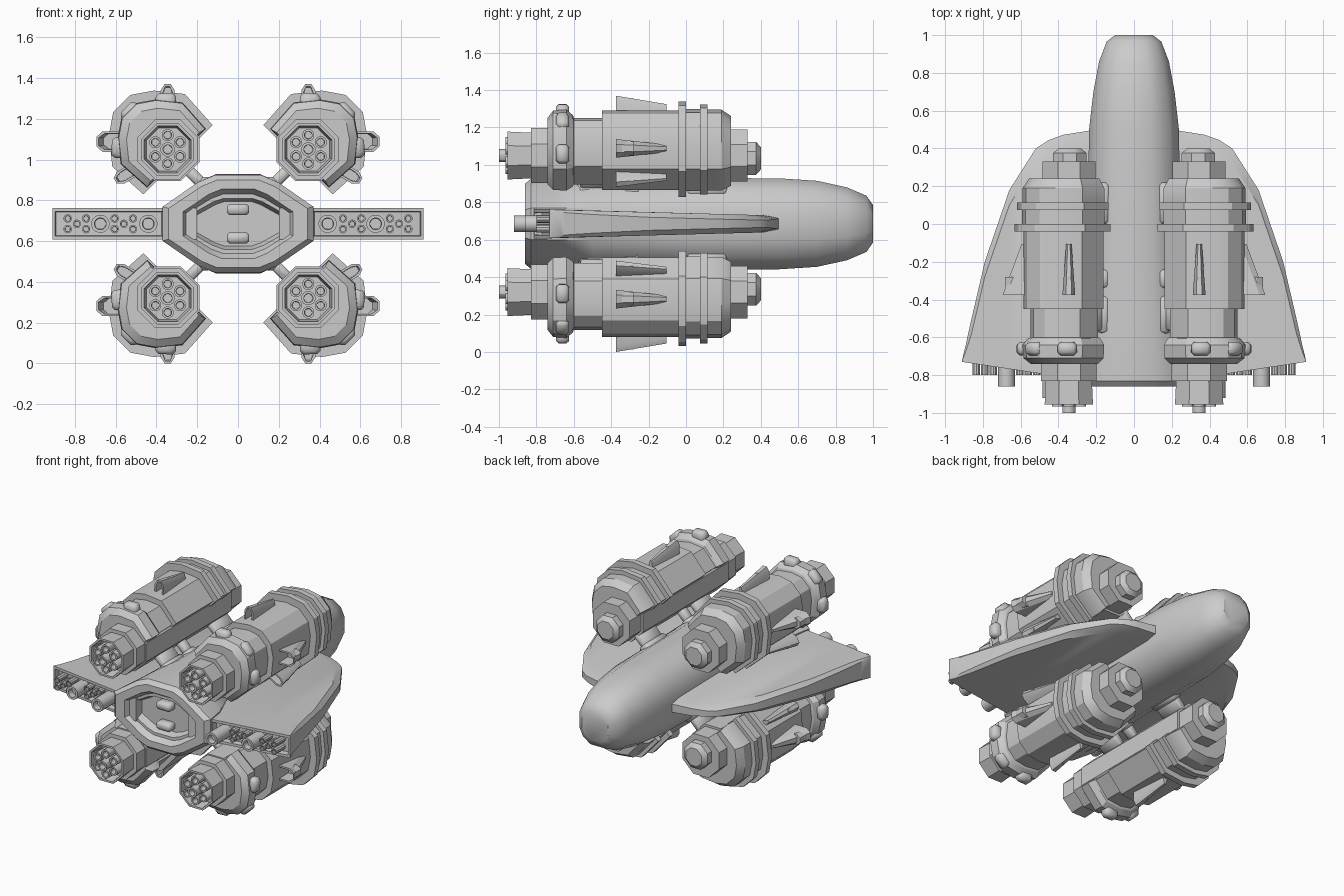
import bpy, bmesh
from math import sin, cos, pi, radians, sqrt

if "Cube" in bpy.data.objects:
    bpy.data.objects.remove(bpy.data.objects["Cube"])

ZC = 0.685            # height of the horizontal symmetry plane
CX, CZ = 0.345, 0.365  # engine axis, relative to the symmetry plane


def loft(name, rings, mirror_x=False, mirror_z=False, smooth=30):
    """Skin a list of equal-length point rings, cap both ends, mirror."""
    bm = bmesh.new()
    loops = [[bm.verts.new(p) for p in r] for r in rings]
    n = len(loops[0])
    for a, b in zip(loops, loops[1:]):
        for i in range(n):
            j = (i + 1) % n
            bm.faces.new((a[i], a[j], b[j], b[i]))
    bm.faces.new(loops[0])
    bm.faces.new(loops[-1])
    bmesh.ops.recalc_face_normals(bm, faces=bm.faces)
    me = bpy.data.meshes.new(name)
    bm.to_mesh(me)
    bm.free()
    me.shade_smooth()
    me.set_sharp_from_angle(angle=radians(smooth))
    ob = bpy.data.objects.new(name, me)
    bpy.context.collection.objects.link(ob)
    ob.location.z = ZC
    if mirror_x or mirror_z:
        m = ob.modifiers.new("Mirror", 'MIRROR')
        m.use_axis = (mirror_x, False, mirror_z)
        m.use_mirror_merge = False
    return ob


def lathe(name, cx, cz, stations, n, **kw):
    """Regular n-sided solid along y; stations are (y, apothem)."""
    k = 1 / cos(pi / n)
    loft(name, [[(cx + r * k * cos(2 * pi * (i + .5) / n), y,
                  cz + r * k * sin(2 * pi * (i + .5) / n)) for i in range(n)]
                for y, r in stations], **kw)


def tube(name, cx, cz, r, y0, y1, n=12, **kw):
    lathe(name, cx, cz, [(y0, r), (y1, r), (y1, r * .65), (y1 + .04, r * .6)], n, **kw)


def pod(name, y0, y1, ang, dist, hw, hr, cx=CX, cz=CZ, **kw):
    """Rounded block placed at a polar position around an axis."""
    d, c = radians(ang), min(hw, hr, (y1 - y0) / 2) * .45
    ux, uz = cos(d), sin(d)

    def ring(y, s):
        w, r = hw - s, hr - s
        pts = [(w, r - c), (w - c, r), (c - w, r), (-w, r - c),
               (-w, c - r), (c - w, -r), (w - c, -r), (w, c - r)]
        return [(cx + ux * (dist + b) - uz * a, y, cz + uz * (dist + b) + ux * a) for a, b in pts]
    loft(name, [ring(y0, c * .9), ring(y0 + c, 0), ring(y1 - c, 0), ring(y1, c * .9)], smooth=50, **kw)


# Hull: rounded nose flaring to a hexagonal tail with a recessed exhaust
def hull_ring(y, w, h, mx, mz, tx):
    q = [(w, .35 * h), (mx * w, mz * h), (tx * w, h)]
    q += [(-x, z) for x, z in reversed(q)]
    q += [(x, -z) for x, z in reversed(q)]
    return [(x, y, z) for x, z in q]


nose, tail = (.8, .75, .4), (.53, .85, .3)
hull = [(1.0, .1, .1), (.965, .145, .15), (.86, .185, .195), (.7, .215, .23),
        (.5, .238, .243), (0, .245, .245), (-.5, .265, .245)]
rings = [hull_ring(*s, *nose) for s in hull]
rings += [hull_ring(*s, *tail) for s in [(-.7, .35, .245), (-.83, .37, .24), (-.86, .34, .215),
                                         (-.86, .27, .17), (-.82, .25, .145), (-.82, .235, .125),
                                         (-.77, .21, .11)]]
loft("hull", rings, smooth=35)
pod("tail_port", -.83, -.75, 90, .07, .055, .027, cx=0, cz=0, mirror_z=True)


# Wings: stations across the span, with a recessed trailing panel
def wing_ring(x, yl, le, depth):
    yt = -.73 - (.91 - x) * .15
    ch = min(.08, (yl - yt) * .4)
    y2 = yl - ch
    t = max(le, .057 - .026 * y2)
    top = [(yl, le), (y2, t), (yt, .078), (yt, .06), (yt + depth, .057)]
    return [(x, y, z) for y, z in top] + [(x, y, -z) for y, z in reversed(top)]


edge = [(.2, .5, .03, 0), (.37, .473, .025, 0), (.375, .472, .025, .04), (.45, .445, .02, .04),
        (.52, .4, .02, .04), (.66, .18, .025, .04), (.79, -.2, .035, .04),
        (.86, -.5, .05, .04), (.893, -.65, .06, .04), (.897, -.665, .06, 0), (.91, -.72, .07, 0)]
loft("wing", [wing_ring(*e) for e in edge], mirror_x=True)

# Thruster tubes set in the wing trailing edge
for x, r, y1 in [(.44, .044, -.92), (.675, .044, -.86)]:
    tube("wing_thruster_large", x, 0, r, -.7, y1, 16, mirror_x=True)
for x0 in (.56, .79):
    for dx, dz in [(-.045, .026), (-.045, -.026), (0, 0), (.045, .026), (.045, -.026)]:
        tube("wing_thruster_small", x0 + dx, dz, .02, -.7, -.80, 10, mirror_x=True)

# ---- Engine nacelle: built once at upper right, mirrored to four ----
QUAD = dict(mirror_x=True, mirror_z=True)
SHELL = [(-.06, .2), (.11, .21), (.21, .13), (.265, .05)]


def shell_ring(y, s):
    q = SHELL + [(u, -v) for u, v in reversed(SHELL)]
    return [(CX + s * (u + v) / sqrt(2), y, CZ + s * (u - v) / sqrt(2)) for u, v in q]


# Armour shell on the outboard side, with collar and two rings
loft("engine_shell", [shell_ring(*s) for s in [
    (-.74, .84), (-.71, 1.0), (-.64, 1.02), (-.605, .9), (-.6, .84), (-.45, .84), (-.45, 1),
    (-.04, 1), (-.04, 1.2), (0, 1.2), (0, 1.03), (.075, 1.03), (.075, 1.14),
    (.115, 1.14), (.115, 1.02), (.19, 1.02), (.24, .88)]], **QUAD)
# Octagonal core from intake to nozzle cup
lathe("engine_core", CX, CZ, [
    (.33, .14), (.2, .14), (.2, .155), (-.74, .155), (-.74, .147), (-.83, .147), (-.83, .122),
    (-.955, .128), (-.955, .115), (-.87, .105)], 8, **QUAD)
lathe("engine_nose_cap", CX - .005, CZ - .015, [(.3, .088), (.375, .088), (.4, .06)], 8, **QUAD)

# Nozzle tubes: one centre and six around
tube("nozzle_centre", CX, CZ, .034, -.85, -1.0, **QUAD)
for i in range(6):
    a = radians(90 + 60 * i)
    tube("nozzle_tube", CX + .07 * cos(a), CZ + .07 * sin(a), .029, -.85, -.965, **QUAD)


# Tapered fins with hollow rear scoops
def fin(name, ang, off, h0, h1, w0, w1):
    d = radians(ang)
    ux, uz = cos(d), sin(d)

    def ring(y, h, w, s=0):
        pts = [(.16 + s, w - s), (h - .03 - s, w - s), (h - s, w * .45 - s * .4)]
        pts += [(b, -a) for b, a in reversed(pts)]
        return [(CX + ux * b - uz * (a + off), y, CZ + uz * b + ux * (a + off)) for b, a in pts]
    loft(name, [ring(-.28, h0, w0, .013), ring(-.375, h0, w0, .011), ring(-.375, h0, w0),
                ring(-.105, h1, w1)], **QUAD)


fin("fin_vertical", 90, 0, .32, .275, .034, .014)
fin("fin_side", 0, .038, .35, .25, .05, .02)
fin("fin_lower", -31, 0, .3, .25, .034, .016)

# Clamps around the collar
for ang, dist in [(2, .235), (45, .25), (88, .235)]:
    pod("collar_clamp", -.695, -.625, ang, dist, .05, .04, **QUAD)

# Struts joining each engine to the hull
for y0, y1 in [(-.58, -.38), (-.34, -.24), (0, .22)]:
    pod("strut", y0 + .015, y1 - .015, 225, .2, .027, .065, **QUAD)
    pod("strut_pad", y0, y1, 225, .255, .045, .035, **QUAD)
